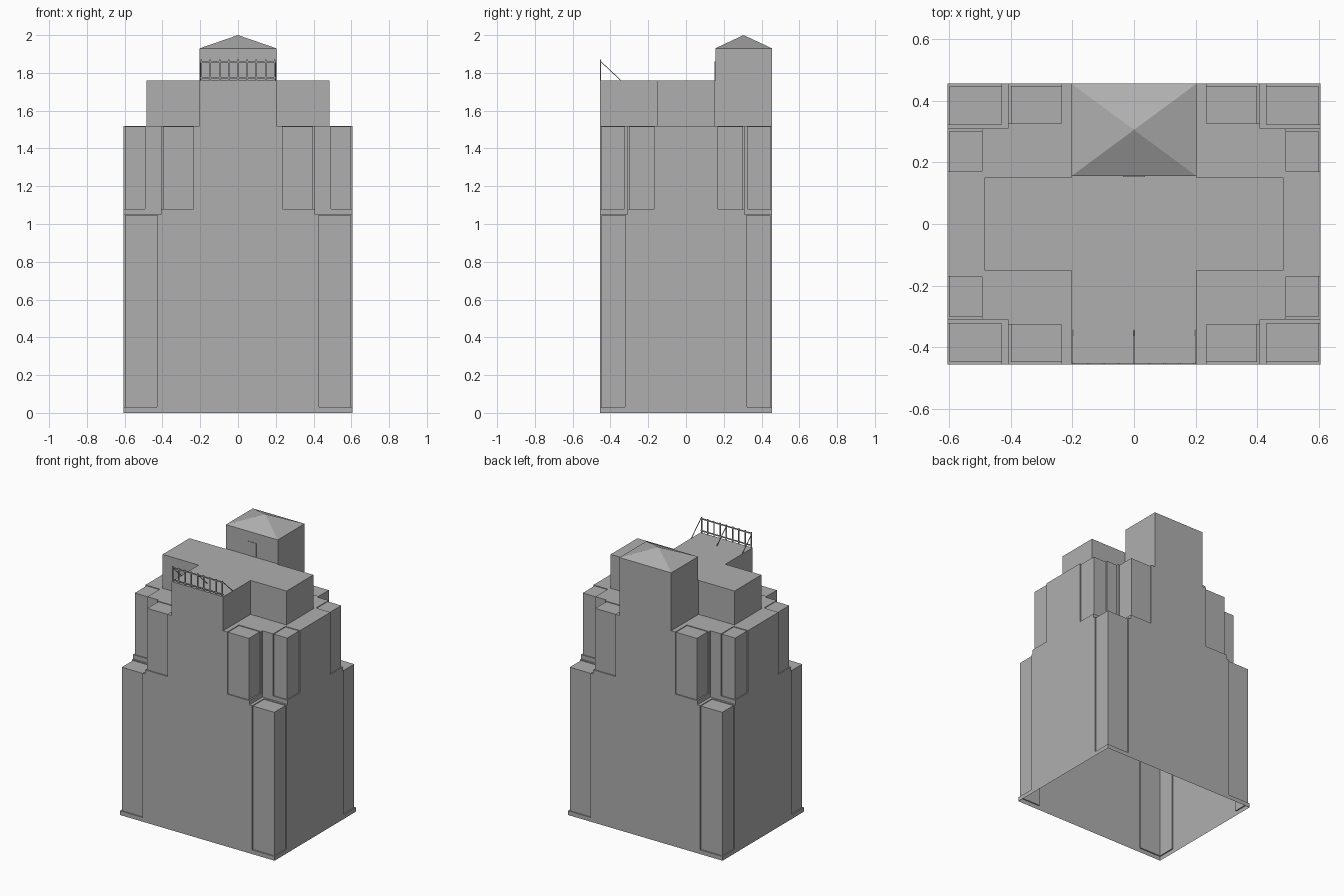
import bpy, bmesh
from mathutils import Vector

if "Cube" in bpy.data.objects:
    bpy.data.objects.remove(bpy.data.objects["Cube"])

X, Y = 0.605, 0.455          # half width and half depth
TOWER_TOP = 1.93

stone = bpy.data.materials.new("dark_grey_stone")
stone.diffuse_color = (0.43, 0.43, 0.43, 1)
stone.use_nodes = True
stone.node_tree.nodes["Principled BSDF"].inputs["Base Color"].default_value = stone.diffuse_color


def finish(bm, name):
    me = bpy.data.meshes.new(name)
    bm.to_mesh(me)
    bm.free()
    me.materials.append(stone)
    ob = bpy.data.objects.new(name, me)
    bpy.context.collection.objects.link(ob)
    return ob


def add_box(bm, lo, hi):
    lo, hi = Vector(lo), Vector(hi)
    for v in bmesh.ops.create_cube(bm, size=1)['verts']:
        v.co = (lo + hi) / 2 + v.co * (hi - lo)


def add_beam(bm, a, b, t):
    a, b = Vector(a), Vector(b)
    d = b - a
    rot = d.to_track_quat('Z', 'Y')
    for v in bmesh.ops.create_cube(bm, size=1)['verts']:
        v.co = (a + b) / 2 + rot @ Vector((v.co.x * t, v.co.y * t, v.co.z * d.length))


def sym(hx, hy, top):
    return (-hx, hx, -hy, hy, top)


def stepped_shell(name, blocks):
    """Outer skin of overlapping ground-standing blocks, open underneath."""
    xs = sorted({v for b in blocks for v in b[0:2]})
    ys = sorted({v for b in blocks for v in b[2:4]})
    zs = sorted({b[4] for b in blocks} | {0.0})

    def height(i, j):
        if not (0 <= i < len(xs) - 1 and 0 <= j < len(ys) - 1):
            return 0.0
        cx, cy = (xs[i] + xs[i + 1]) / 2, (ys[j] + ys[j + 1]) / 2
        return max([b[4] for b in blocks
                    if b[0] < cx < b[1] and b[2] < cy < b[3]], default=0.0)

    bm = bmesh.new()

    def face(pts):
        bm.faces.new([bm.verts.new(p) for p in pts])

    for i in range(len(xs) - 1):
        for j in range(len(ys) - 1):
            h = height(i, j)
            if h == 0:
                continue
            c = [(xs[i], ys[j]), (xs[i + 1], ys[j]),
                 (xs[i + 1], ys[j + 1]), (xs[i], ys[j + 1])]
            if h < TOWER_TOP:                       # tower is closed by its roof
                face([(x, y, h) for x, y in c])
            for k, (di, dj) in enumerate([(0, -1), (1, 0), (0, 1), (-1, 0)]):
                n = height(i + di, j + dj)
                p, q = c[k], c[(k + 1) % 4]
                for z0, z1 in zip(zs, zs[1:]):
                    if n <= z0 and z1 <= h:
                        face([(*p, z0), (*q, z0), (*q, z1), (*p, z1)])
    bmesh.ops.remove_doubles(bm, verts=bm.verts, dist=1e-5)
    bmesh.ops.dissolve_limit(bm, angle_limit=0.01, verts=bm.verts, edges=bm.edges)
    return finish(bm, name)


# Building skin: plinth, recessed corner piers, notched upper storeys, roof blocks
R = 0.008                                            # depth of the pier recesses
stepped_shell("building_shell", [
    sym(X, Y, 0.03),                                 # plinth
    sym(X - R, Y - R, 1.045),                        # corner piers
    sym(0.43, Y, 1.05), sym(X, 0.323, 1.05),         # lower walls
    sym(0.408, Y, 1.08), sym(X, 0.31, 1.08),         # sills under upper piers
    sym(0.235, Y, 1.52), sym(X, 0.17, 1.52),         # upper walls
    sym(0.398, Y - R, 1.515), sym(X - R, 0.302, 1.515),  # upper piers
    sym(0.408, 0.325, 1.52), sym(0.492, 0.31, 1.52),     # notch walls
    sym(0.485, 0.15, 1.76),                          # cross block on the roof
    (-0.203, 0.203, -Y, 0.155, 1.76),                # front bay
    (-0.203, 0.203, 0.155, Y, TOWER_TOP),            # rear tower
])

# Pyramid roof on the rear tower
bm = bmesh.new()
base = [bm.verts.new((x, y, TOWER_TOP)) for x, y in
        [(-0.203, 0.155), (0.203, 0.155), (0.203, Y), (-0.203, Y)]]
apex = bm.verts.new((0, 0.305, 2.0))
for k in range(4):
    bm.faces.new([base[k], base[(k + 1) % 4], apex])
finish(bm, "tower_roof")

# Roof access door on the tower front
bm = bmesh.new()
add_box(bm, (-0.035, 0.152, 1.761), (0.035, 0.158, 1.86))
finish(bm, "tower_door")

# Blank open sign frame on the front edge: uprights and rails
bm = bmesh.new()
for k in range(9):
    x = -0.195 + k * 0.39 / 8
    add_box(bm, (x - 0.004, -Y, 1.76), (x + 0.004, -Y + 0.005, 1.87))
for z in (1.775, 1.86):
    add_box(bm, (-0.2, -Y, z - 0.004), (0.2, -Y + 0.005, z + 0.004))
finish(bm, "sign_frame")

# Diagonal braces behind the frame
bm = bmesh.new()
for x in (-0.2, 0, 0.2):
    add_beam(bm, (x, -Y + 0.004, 1.86), (x, -0.345, 1.76), 0.004)
finish(bm, "sign_braces")
